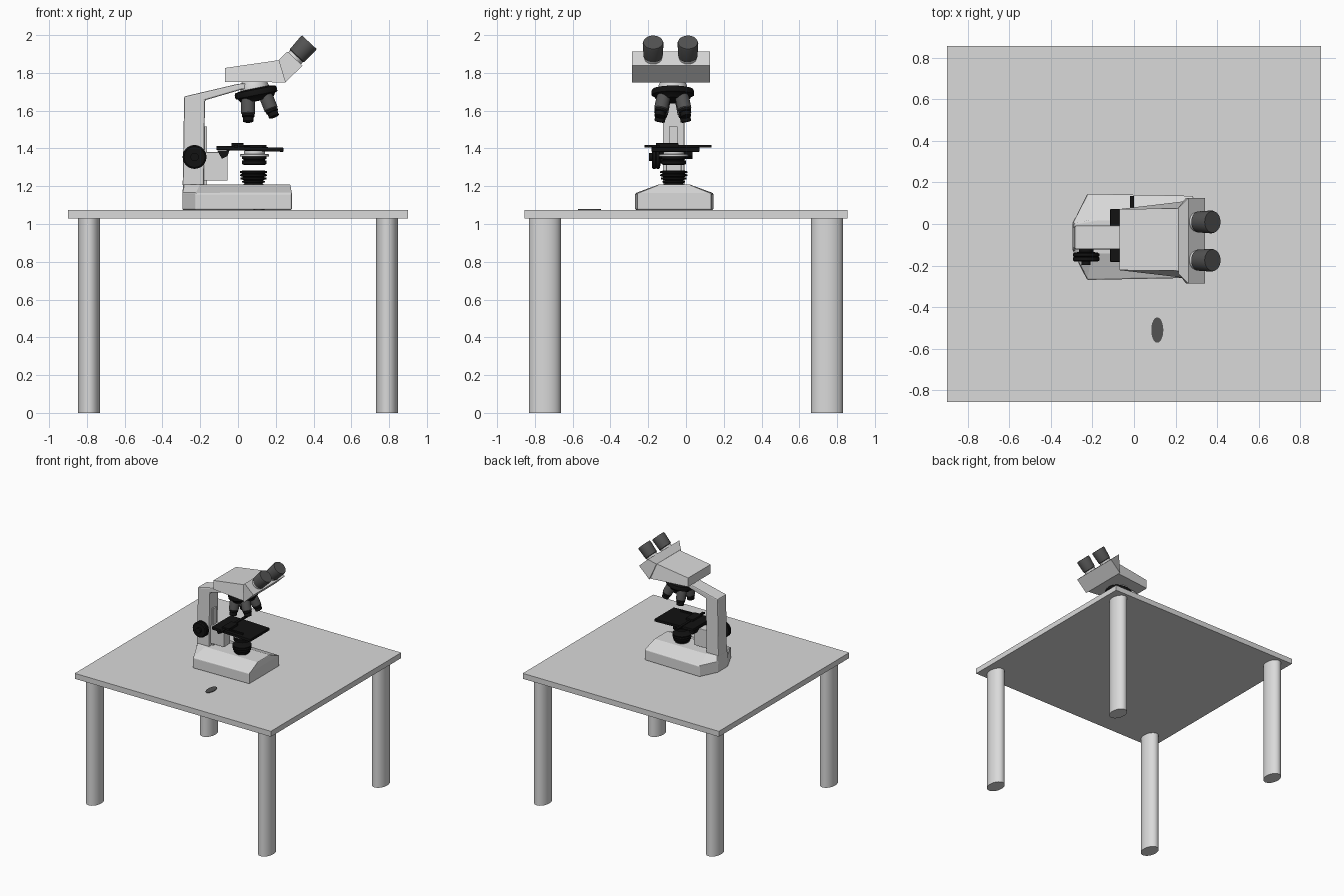
import bpy, bmesh, math
from mathutils import Vector, Matrix

if "Cube" in bpy.data.objects:
    bpy.data.objects.remove(bpy.data.objects["Cube"])

CY = -0.065  # centre line of the microscope


def material(name, r, g, b):
    m = bpy.data.materials.new(name)
    m.diffuse_color = (r, g, b, 1)
    m.use_nodes = True
    m.node_tree.nodes["Principled BSDF"].inputs["Base Color"].default_value = m.diffuse_color
    return m


GREY = material("light_grey", 0.7, 0.7, 0.7)
DARK = material("dark_grey", 0.085, 0.085, 0.085)
BLACK = material("black", 0.006, 0.006, 0.006)


def finish(name, bm, mat, bevel=0, smooth=False):
    bmesh.ops.recalc_face_normals(bm, faces=bm.faces)
    me = bpy.data.meshes.new(name)
    bm.to_mesh(me)
    bm.free()
    ob = bpy.data.objects.new(name, me)
    bpy.context.collection.objects.link(ob)
    me.materials.append(mat)
    if bevel:
        mod = ob.modifiers.new("bevel", 'BEVEL')
        mod.width, mod.segments, mod.limit_method = bevel, 2, 'ANGLE'
    if smooth:
        bpy.ops.object.select_all(action='DESELECT')
        ob.select_set(True)
        bpy.context.view_layer.objects.active = ob
        bpy.ops.object.shade_smooth_by_angle(angle=math.radians(35))
    return ob


def loft(name, rings, mat, bevel=0, smooth=False):
    """Closed skin through rings with equal point counts."""
    bm = bmesh.new()
    vs = [[bm.verts.new(p) for p in ring] for ring in rings]
    n = len(vs[0])
    for a, b in zip(vs, vs[1:]):
        for i in range(n):
            bm.faces.new((a[i], a[(i + 1) % n], b[(i + 1) % n], b[i]))
    bm.faces.new(vs[0])
    bm.faces.new(vs[-1])
    return finish(name, bm, mat, bevel, smooth)


def side_prism(name, pts, mat, cy=CY, bevel=0):
    """Side profile of (x, z, half width in y)."""
    return loft(name, [[(x, cy + s * h, z) for x, z, h in pts] for s in (-1, 1)], mat, bevel)


def box(name, x0, x1, y0, y1, z0, z1, mat, bevel=0):
    h = (y1 - y0) / 2
    return side_prism(name, [(x0, z0, h), (x0, z1, h), (x1, z1, h), (x1, z0, h)],
                      mat, (y0 + y1) / 2, bevel)


def lathe(name, start, axis, profile, mat, n=32, squash=(1, 1)):
    """Turned part: profile of (radius, distance along axis)."""
    rot = Vector((0, 0, 1)).rotation_difference(Vector(axis)).to_matrix()
    rings = []
    for r, d in profile:
        rings.append([Vector(start) + rot @ Vector((r * squash[0] * math.cos(2 * math.pi * i / n),
                                                    r * squash[1] * math.sin(2 * math.pi * i / n), d))
                      for i in range(n)])
    return loft(name, rings, mat, 0, True)


# Table
box("table_top", -0.9, 0.9, -0.855, 0.855, 1.03, 1.075, GREY)
for sx in (-1, 1):
    for sy in (-1, 1):
        lathe("table_leg", (sx * 0.789, sy * 0.747, 0), (0, 0, 1), [(1, 0), (1, 1.03)],
              GREY, 32, (0.058, 0.084))
lathe("flat_disc_on_table", (0.112, -0.51, 1.075), (0, 0, 1), [(1, 0), (1, 0.005)],
      DARK, 32, (0.029, 0.061))

# Foot with a sloping top
def foot_ring(z, pts):
    return [(x, CY + 0.003 + y, z) for x, y in pts] + [(x, CY + 0.003 - y, z) for x, y in reversed(pts)]

lower = [(-0.295, 0.065), (-0.225, 0.207), (0.285, 0.197)]
upper = [(-0.29, 0.064), (-0.2, 0.08), (0.277, 0.08)]
loft("microscope_base", [foot_ring(1.075, lower), foot_ring(1.163, lower), foot_ring(1.21, upper)],
     GREY, 0.006)

# Column and arm in one bent profile
h = 0.058
side_prism("arm", [(x, z, h) for x, z in [(-0.293, 1.2), (-0.285, 1.675), (0.0, 1.742), (0.06, 1.745),
                                          (0.06, 1.715), (0.02, 1.712), (-0.175, 1.655), (-0.18, 1.2)]],
           GREY, bevel=0.008)
box("focus_rail", -0.185, -0.165, -0.09, -0.045, 1.21, 1.515, GREY)
box("focus_block", -0.18, -0.055, -0.105, -0.025, 1.23, 1.38, GREY, 0.004)

# Focus knob on one side, with a ribbed rim
lathe("focus_knob", (-0.23, -0.115, 1.355), (0, -1, 0),
      [(0.035, 0), (0.035, 0.02), (0.055, 0.022), (0.063, 0.028), (0.063, 0.04), (0.058, 0.043),
       (0.063, 0.046), (0.063, 0.06), (0.055, 0.066), (0.022, 0.066), (0.022, 0.082)], BLACK)

# Stage, bracket and slide holder
stage = [(-0.115, 1.392), (-0.115, 1.414), (0.24, 1.404), (0.24, 1.382)]
side_prism("stage", [(x, z, 0.127) for x, z in stage], BLACK, -0.055, 0.003)
side_prism("stage_bracket", [(-0.11, 1.39, 0.087), (-0.045, 1.39, 0.087), (-0.055, 1.36, 0.087),
                             (-0.085, 1.345, 0.087)], BLACK, -0.053)
box("slide_holder_bar", -0.02, 0.0, -0.22, 0.135, 1.405, 1.417, BLACK)
box("slide_holder", -0.035, 0.03, -0.16, -0.04, 1.405, 1.428, BLACK, 0.003)
box("slide_clip", 0.02, 0.15, -0.155, -0.14, 1.4, 1.419, BLACK)

# Condenser under the stage
lathe("condenser_ring", (0.088, CY, 1.357), (0, 0, 1), [(0.077, 0), (0.077, 0.012), (0.055, 0.014), (0.055, 0.03)], GREY)
lathe("condenser", (0.086, CY, 1.312), (0, 0, 1),
      [(0.055, 0), (0.066, 0.006), (0.066, 0.022), (0.058, 0.025), (0.058, 0.03), (0.066, 0.033), (0.066, 0.045)], BLACK)

# Ribbed lamp housing
ribs = [(0.055, 0)]
for i in range(4):
    z = 0.012 + i * 0.017
    r = (0.06, 0.068, 0.072, 0.072)[i]
    ribs += [(r - 0.012, z), (r, z + 0.003), (r, z + 0.011), (r - 0.012, z + 0.014)]
lathe("lamp_housing", (0.082, CY, 1.205), (0, 0, 1), ribs, BLACK)

# Tilted nosepiece with its mount
tilt = math.radians(11)
down = Vector((math.sin(tilt), 0, -math.cos(tilt)))
nose = Vector((0.092, -0.07, 1.712))
lathe("nosepiece_mount", (0.088, -0.07, 1.695), (0, 0, 1), [(0.075, 0), (0.075, 0.04), (0.06, 0.07)], GREY)
lathe("nosepiece", nose, down,
      [(0.07, -0.008), (0.108, 0), (0.113, 0.008), (0.113, 0.03), (0.1, 0.036), (0.085, 0.058), (0.04, 0.062)], BLACK)

# Four objectives fanning out from the nosepiece
base = Matrix.Rotation(-tilt, 3, 'Y')
for i in range(4):
    a = math.radians(45 + 90 * i)
    out = base @ Vector((math.cos(a), math.sin(a), 0))
    axis = (down + out * 0.27).normalized()
    start = nose + down * 0.045 + out * 0.068
    lathe("objective", start, axis, [(0.034, 0), (0.037, 0.015), (0.037, 0.075), (0.032, 0.08)], DARK, 24)
    lathe("objective_tip", start + axis * 0.08, axis,
          [(0.033, 0), (0.033, 0.012), (0.028, 0.016), (0.028, 0.038), (0.018, 0.042)], BLACK, 24)

# Head and the slanted eyepiece neck
HY = -0.075
side_prism("head", [(-0.07, 1.752, 0.147), (-0.07, 1.826, 0.147), (0.22, 1.868, 0.15), (0.25, 1.75, 0.185)], GREY, HY)
side_prism("eyepiece_neck", [(0.215, 1.868, 0.16), (0.262, 1.913, 0.206), (0.342, 1.838, 0.206), (0.25, 1.75, 0.206)],
           GREY, HY - 0.005)

# Pair of eyepieces
look = Vector((0.68, 0, 0.733)).normalized()
for s in (-1, 1):
    end = Vector((0.378, -0.082 + s * 0.092, 1.962))
    lathe("eyepiece_sleeve", end - look * 0.14, look, [(0.046, 0), (0.046, 0.05)], GREY)
    lathe("eyepiece", end - look * 0.1, look,
          [(0.047, 0), (0.051, 0.004), (0.055, 0.09), (0.052, 0.1)], DARK)
